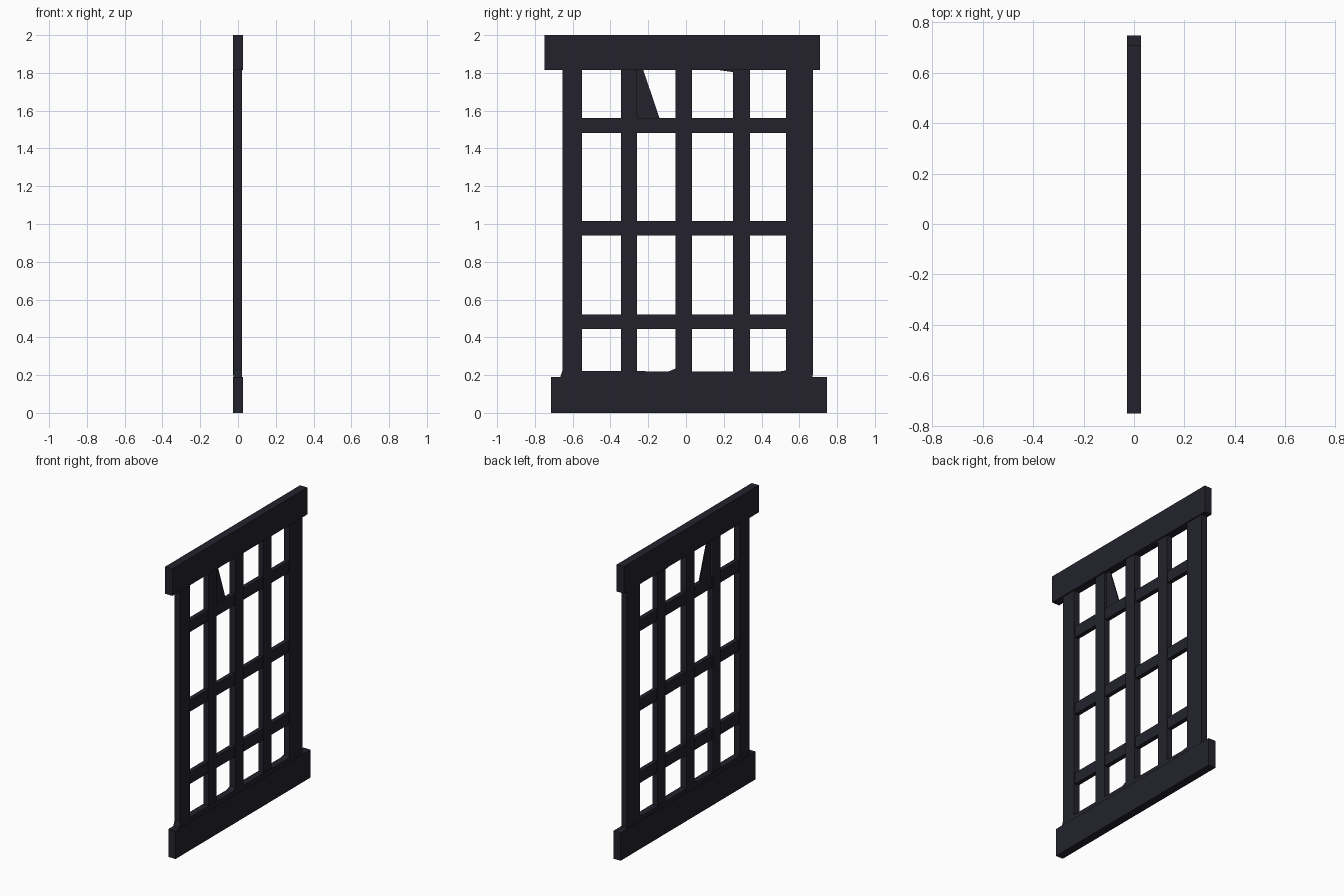
import bpy, bmesh

if "Cube" in bpy.data.objects:
    bpy.data.objects.remove(bpy.data.objects["Cube"])

iron = bpy.data.materials.new("dark blue black")
iron.diffuse_color = (0.0168, 0.0165, 0.0255, 1)
iron.use_nodes = True
iron.node_tree.nodes["Principled BSDF"].inputs["Base Color"].default_value = iron.diffuse_color


def plate(name, outline, x0, x1):
    """Extrude a (y, z) outline from x0 to x1."""
    bm = bmesh.new()
    face = bm.faces.new([bm.verts.new((x0, y, z)) for y, z in outline])
    out = bmesh.ops.extrude_face_region(bm, geom=[face])
    moved = [g for g in out["geom"] if isinstance(g, bmesh.types.BMVert)]
    bmesh.ops.translate(bm, verts=moved, vec=(x1 - x0, 0, 0))
    bmesh.ops.recalc_face_normals(bm, faces=bm.faces)
    me = bpy.data.meshes.new(name)
    bm.to_mesh(me)
    bm.free()
    me.materials.append(iron)
    ob = bpy.data.objects.new(name, me)
    bpy.context.collection.objects.link(ob)
    return ob


def bar(name, y0, y1, z0, z1, x0, x1):
    return plate(name, [(y0, z0), (y1, z0), (y1, z1), (y0, z1)], x0, x1)


# Offset top and bottom rails
bar("top_rail", -0.75, 0.71, 1.815, 2.0, -0.0275, 0.0275)
bar("bottom_rail", -0.715, 0.747, 0.0, 0.19, -0.0275, 0.0275)

# Raised sill with chipped lips
plate("sill", [(-0.667, 0.185), (0.67, 0.185), (0.67, 0.225), (0.53, 0.225),
               (0.49, 0.218), (-0.03, 0.22), (-0.055, 0.235), (-0.09, 0.22),
               (-0.655, 0.222)], -0.024, 0.021)

# Side stiles of unequal width
bar("left_stile", -0.655, -0.55, 0.2, 1.82, -0.024, 0.020)
bar("right_stile", 0.53, 0.672, 0.2, 1.82, -0.024, 0.020)

# Upright bars; the middle one is slightly thicker
bar("left_upright", -0.345, -0.26, 0.2, 1.82, -0.021, 0.018)
bar("right_upright", 0.25, 0.338, 0.2, 1.82, -0.021, 0.018)
bar("middle_upright", -0.055, 0.032, 0.2, 1.82, -0.027, 0.021)

# Cross bars
for i, z in enumerate((0.443, 0.938, 1.483)):
    bar(f"cross_bar_{i + 1}", -0.56, 0.54, z, z + 0.078, -0.016, 0.014)

# Broken pane shard and small splinter under the top rail
plate("pane_shard", [(-0.265, 1.55), (-0.14, 1.55), (-0.14, 1.56),
                     (-0.228, 1.82), (-0.265, 1.82)], -0.004, 0.004)
plate("splinter", [(0.16, 1.817), (0.255, 1.803), (0.255, 1.817)], -0.02, 0.018)
